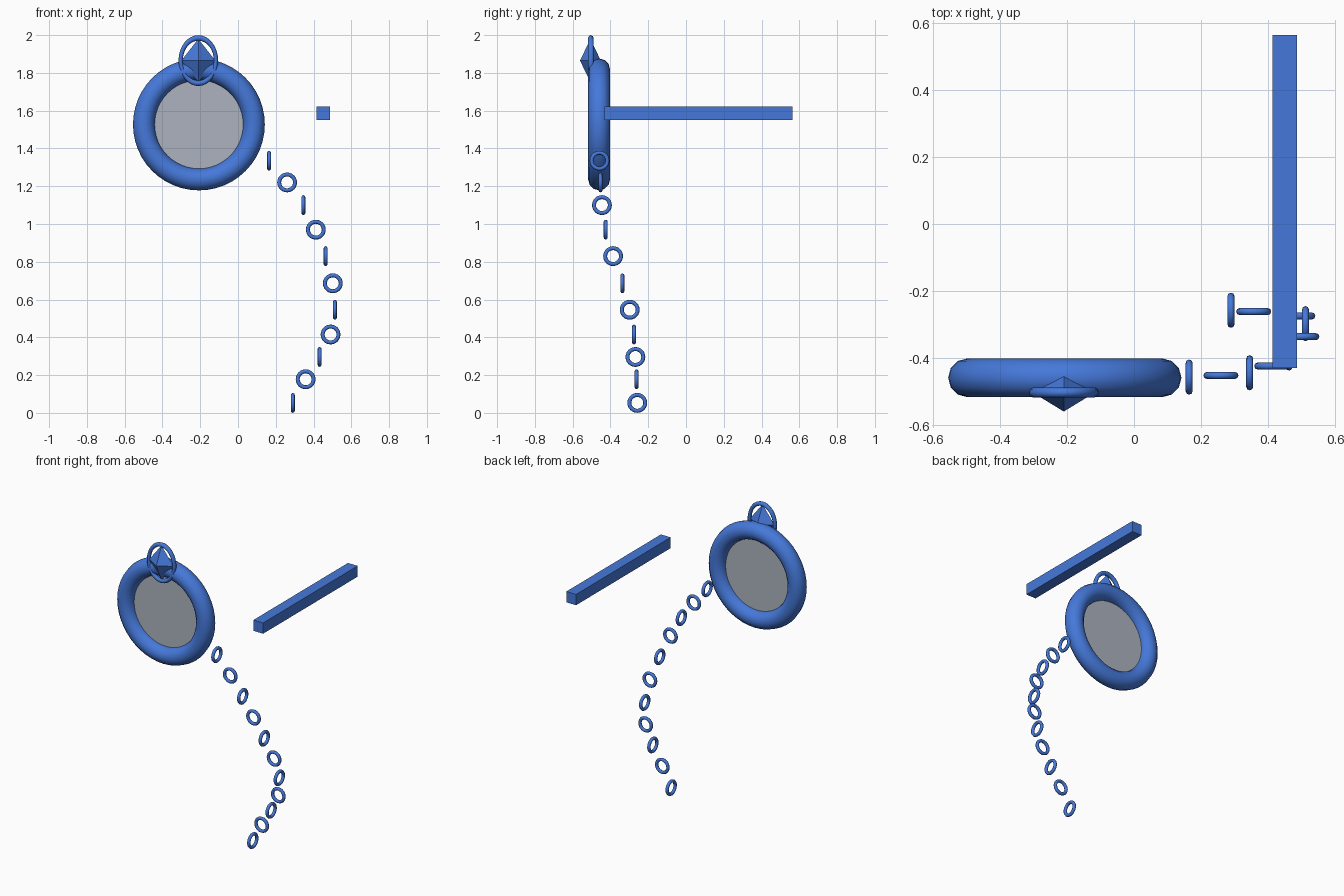
import bpy
from math import pi

cube = bpy.data.objects.get("Cube")
if cube:
    bpy.data.objects.remove(cube, do_unlink=True)


def make_material(name, colour):
    mat = bpy.data.materials.new(name)
    mat.use_nodes = True
    mat.diffuse_color = (*colour, 1)
    mat.node_tree.nodes["Principled BSDF"].inputs["Base Color"].default_value = (*colour, 1)
    return mat


blue = make_material("blue", (0.06, 0.19, 0.70))
glass_grey = make_material("glass grey", (0.42, 0.45, 0.52))


def finish(name, mat, smooth=False):
    obj = bpy.context.object
    obj.name = name
    obj.data.materials.append(mat)
    if smooth:
        bpy.ops.object.shade_smooth()
    return obj


def ring(name, centre, major, minor, sides, tube_sides, facing="y"):
    turn = (pi / 2, 0, 0) if facing == "y" else (0, pi / 2, 0)
    bpy.ops.mesh.primitive_torus_add(
        location=centre, rotation=turn, major_radius=major, minor_radius=minor,
        major_segments=sides, minor_segments=tube_sides)
    return finish(name, blue, smooth=True)


# Round frame and the pane inside it
frame_centre = (-0.207, -0.46, 1.527)
ring("frame", frame_centre, 0.291, 0.058, 48, 12)
bpy.ops.mesh.primitive_cylinder_add(vertices=48, radius=0.27, depth=0.008,
                                    location=frame_centre, rotation=(pi / 2, 0, 0))
finish("pane", glass_grey)

# Oval loop on top, stretched upwards
loop_centre = (-0.21, -0.504, 1.865)
loop = ring("top_loop", loop_centre, 0.12, 0.0145, 32, 8)
loop.scale = (0.78, 1, 1)

# Eight-faced gem held by the loop
bpy.ops.mesh.primitive_cone_add(vertices=4, radius1=1, radius2=0, depth=1)
bpy.ops.object.delete()
mesh = bpy.data.meshes.new("gem")
axes = [(1, 0, 0), (0, 1, 0), (-1, 0, 0), (0, -1, 0), (0, 0, 1), (0, 0, -1)]
faces = []
for i in range(4):
    j = (i + 1) % 4
    faces += [(i, j, 4), (j, i, 5)]
mesh.from_pydata(axes, [], faces)
gem = bpy.data.objects.new("gem", mesh)
gem.location = (loop_centre[0], -0.506, loop_centre[2])
gem.scale = (0.09, 0.055, 0.115)
mesh.materials.append(blue)
bpy.context.collection.objects.link(gem)

# Square bar running backwards
bpy.ops.mesh.primitive_cube_add(size=1, location=(0.451, 0.067, 1.586))
bpy.context.object.scale = (0.072, 0.996, 0.072)
finish("bar", blue)

# Hanging chain: links turn alternately sideways and forwards
path = [(0.165, -0.458, 1.335), (0.26, -0.453, 1.22), (0.346, -0.445, 1.10),
        (0.412, -0.425, 0.97), (0.464, -0.386, 0.83), (0.502, -0.337, 0.686),
        (0.513, -0.298, 0.546), (0.49, -0.275, 0.415), (0.432, -0.268, 0.296),
        (0.358, -0.262, 0.178), (0.29, -0.258, 0.053)]
for i, point in enumerate(path):
    ring(f"chain_link_{i + 1}", point, 0.042, 0.0105, 24, 8, "y" if i % 2 else "x")
